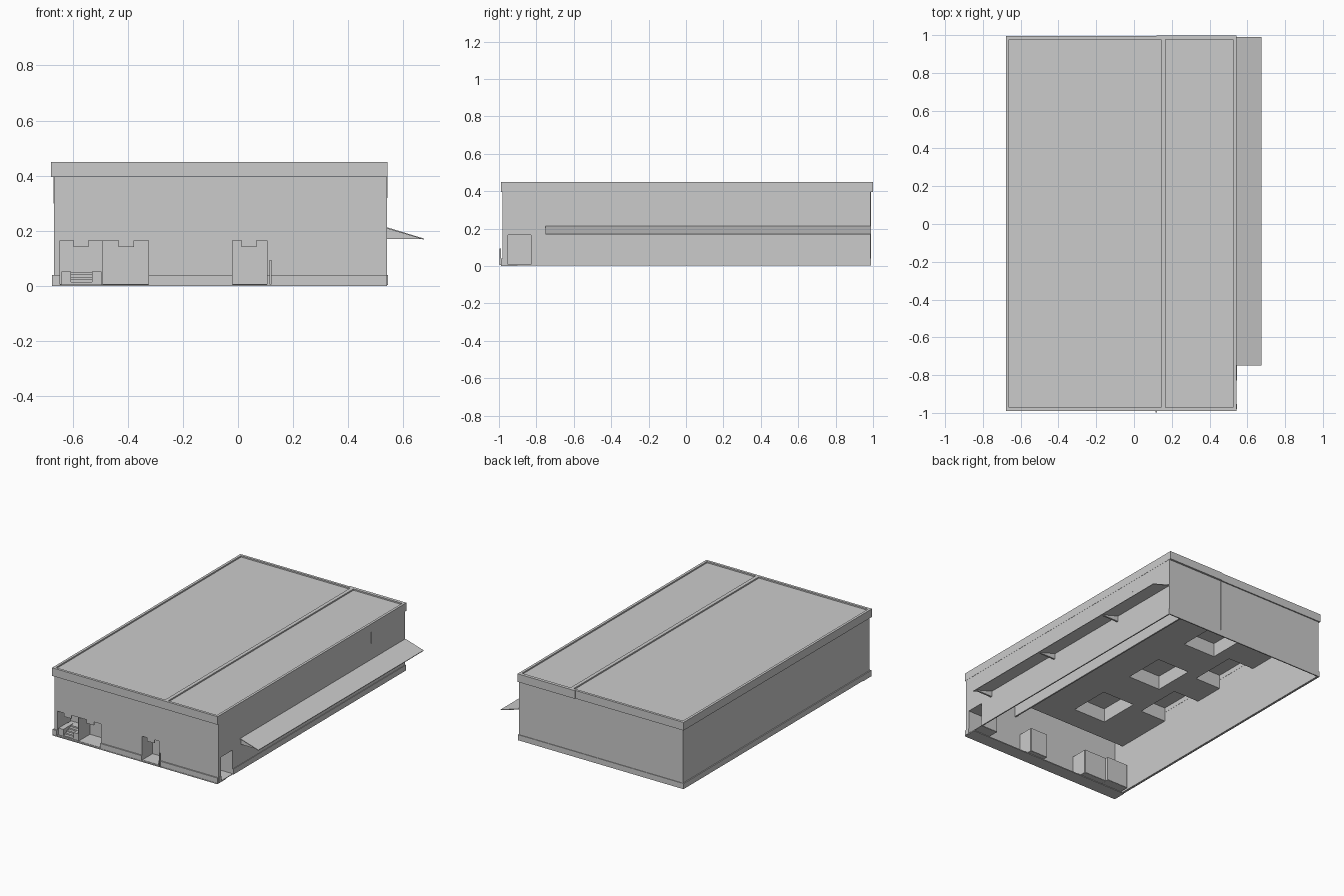
import bpy, bmesh

if "Cube" in bpy.data.objects:
    bpy.data.objects.remove(bpy.data.objects["Cube"])

CUBE_FACES = [(0, 3, 2, 1), (4, 5, 6, 7), (0, 1, 5, 4), (1, 2, 6, 5), (2, 3, 7, 6), (3, 0, 4, 7)]


def mesh_object(name, bm):
    bmesh.ops.recalc_face_normals(bm, faces=bm.faces[:])
    me = bpy.data.meshes.new(name)
    bm.to_mesh(me)
    bm.free()
    ob = bpy.data.objects.new(name, me)
    bpy.context.collection.objects.link(ob)
    return ob


def boxes(name, *specs):
    """Each spec is x0, x1, y0, y1, z0, z1."""
    bm = bmesh.new()
    for x0, x1, y0, y1, z0, z1 in specs:
        v = [bm.verts.new((x, y, z)) for z in (z0, z1)
             for x, y in ((x0, y0), (x1, y0), (x1, y1), (x0, y1))]
        for f in CUBE_FACES:
            bm.faces.new([v[i] for i in f])
    return mesh_object(name, bm)


def prism_y(name, profile, spans):
    """Extrude an xz profile along each y span."""
    bm = bmesh.new()
    for y0, y1 in spans:
        f = bm.faces.new([bm.verts.new((x, y0, z)) for x, z in profile])
        ext = bmesh.ops.extrude_face_region(bm, geom=[f])["geom"]
        bmesh.ops.translate(bm, vec=(0, y1 - y0, 0),
                            verts=[g for g in ext if isinstance(g, bmesh.types.BMVert)])
    return mesh_object(name, bm)


L, R, F, B = -0.668, 0.541, -0.98, 0.986      # outer wall planes
T, TOP, DOOR = 0.006, 0.435, 0.166            # wall thickness, roof deck, door head
SPLIT = 0.12                                  # joint between the two bays

# Walls, with gaps left for the door recesses
piers = [(L, -0.645), (-0.325, -0.02), (0.105, R)]
boxes("front_wall", (L, R, F, F + T, DOOR, TOP),
      *[(a, b, F, F + T, 0.005, DOOR) for a, b in piers])
boxes("back_wall", (L, R, B - T, B, 0.005, TOP))
boxes("left_wall", (L, L + T, F, B, 0.005, TOP))
boxes("right_wall", (R - T, R, F, B, DOOR, TOP),
      (R - T, R, F, -0.953, 0.005, DOOR), (R - T, R, -0.828, B, 0.005, DOOR))

# Plinth and the floor strip inside the front
P0, P1 = 0.003, 0.04
boxes("plinth", *[(a - 0.007 * (a == L), b, -0.988, F, P0, P1) for a, b in piers],
      (L - 0.007, R + 0.004, B, B + 0.004, P0, P1), (L - 0.007, L, F, B, P0, P1),
      (R, R + 0.004, F, -0.953, P0, P1), (R, R + 0.004, -0.828, B, P0, P1))
boxes("front_floor", (L - 0.007, R, -0.99, -0.9, 0, 0.006))

# Roof deck and parapet
boxes("roof_deck", (L, R, F, B, TOP, 0.441))
PX0, PX1, PY0, PY1, W = -0.678, 0.542, -0.989, 0.994, 0.017
boxes("parapet", (PX0, PX1, PY0, PY0 + W, 0.396, 0.45), (PX0, PX1, PY1 - W, PY1, 0.396, 0.45),
      (PX0, PX0 + W, PY0 + W, PY1 - W, 0.396, 0.45), (PX1 - W, PX1, PY0 + W, PY1 - W, 0.396, 0.45))
boxes("side_bay_parapet", (SPLIT, PX1, PY1, 0.999, 0.396, 0.45))
boxes("roof_divider", (0.143, 0.167, PY0 + W, PY1 - W, 0.436, 0.45))


# Door recesses
def recess(name, x0, x1, y0, y1, open_side):
    t = 0.003
    parts = {"left": (x0 - t, x0, y0, y1, 0.005, DOOR), "right": (x1, x1 + t, y0, y1, 0.005, DOOR),
             "front": (x0, x1, y0 - t, y0, 0.005, DOOR), "back": (x0, x1, y1, y1 + t, 0.005, DOOR)}
    parts.pop(open_side)
    boxes(name, *parts.values(), (x0, x1, y0, y1, DOOR, DOOR + t), (x0, x1, y0, y1, 0.004, 0.008))


recess("stair_recess", -0.645, -0.492, F, -0.84, "front")
recess("double_door_recess", -0.489, -0.325, F, -0.86, "front")
recess("single_door_recess", -0.02, 0.105, F, -0.87, "front")
recess("side_door_recess", 0.42, R, -0.953, -0.828, "right")
boxes("door_lamps", *[(x, x + 0.055, F + 0.002, F + 0.008, 0.142, DOOR - 0.001)
                      for x in (-0.597, -0.433, 0.013)])

# Entrance stair with cheek walls
boxes("stair_steps", *[(-0.605, -0.53, -0.975 + 0.02 * i, -0.955 + 0.02 * i, 0.006, 0.014 + 0.009 * i)
                       for i in range(5)],
      (-0.64, -0.495, -0.875, -0.842, 0.006, 0.05))
boxes("stair_cheeks", (-0.64, -0.605, -0.975, -0.875, 0.006, 0.053),
      (-0.53, -0.495, -0.975, -0.875, 0.006, 0.053))

# Guard post and wall joints
boxes("guard_post", (0.115, 0.122, -0.998, -0.988, 0.005, 0.095))
boxes("wall_joints", (SPLIT, SPLIT + 0.004, F - 0.002, F, 0.04, 0.396),
      (SPLIT, SPLIT + 0.004, B, B + 0.002, 0.04, 0.396),
      (L - 0.001, L, -0.15, -0.146, 0.3, 0.396),
      *[(R, R + 0.001, y, y + 0.004, 0.32, 0.396) for y in (-0.9, 0.63)])

# Loading canopy and brackets
prism_y("canopy", [(R, 0.213), (0.675, 0.172), (0.675, 0.168), (R, 0.208)], [(-0.75, 0.99)])
prism_y("canopy_brackets", [(R, 0.21), (0.67, 0.17), (R, 0.17)],
        [(y, y + 0.012) for y in (-0.74, -0.13, 0.48)])

# Lowered ceiling of the main bay with pits cut upward
ceiling = boxes("main_ceiling", (L + T, 0.1, -0.9, B - T, 0.335, TOP))
pits = [(-0.38, -0.14, y - 0.14, y + 0.14, 0.3, 0.428) for y in (-0.6, -0.07, 0.46)]
notches = [(-0.7, -0.47, y - 0.16, y + 0.16, 0.3, 0.428) for y in (-0.33, 0.2, 0.73)]
cutter = boxes("ceiling_cutter", *pits, *notches)
cutter.hide_render = True
cutter.hide_viewport = True
cut = ceiling.modifiers.new("pits", "BOOLEAN")
cut.operation = "DIFFERENCE"
cut.object = cutter
# Deep beam between the bays
boxes("ceiling_beam", (0.14, 0.15, F + T, B - T, 0.28, TOP))
